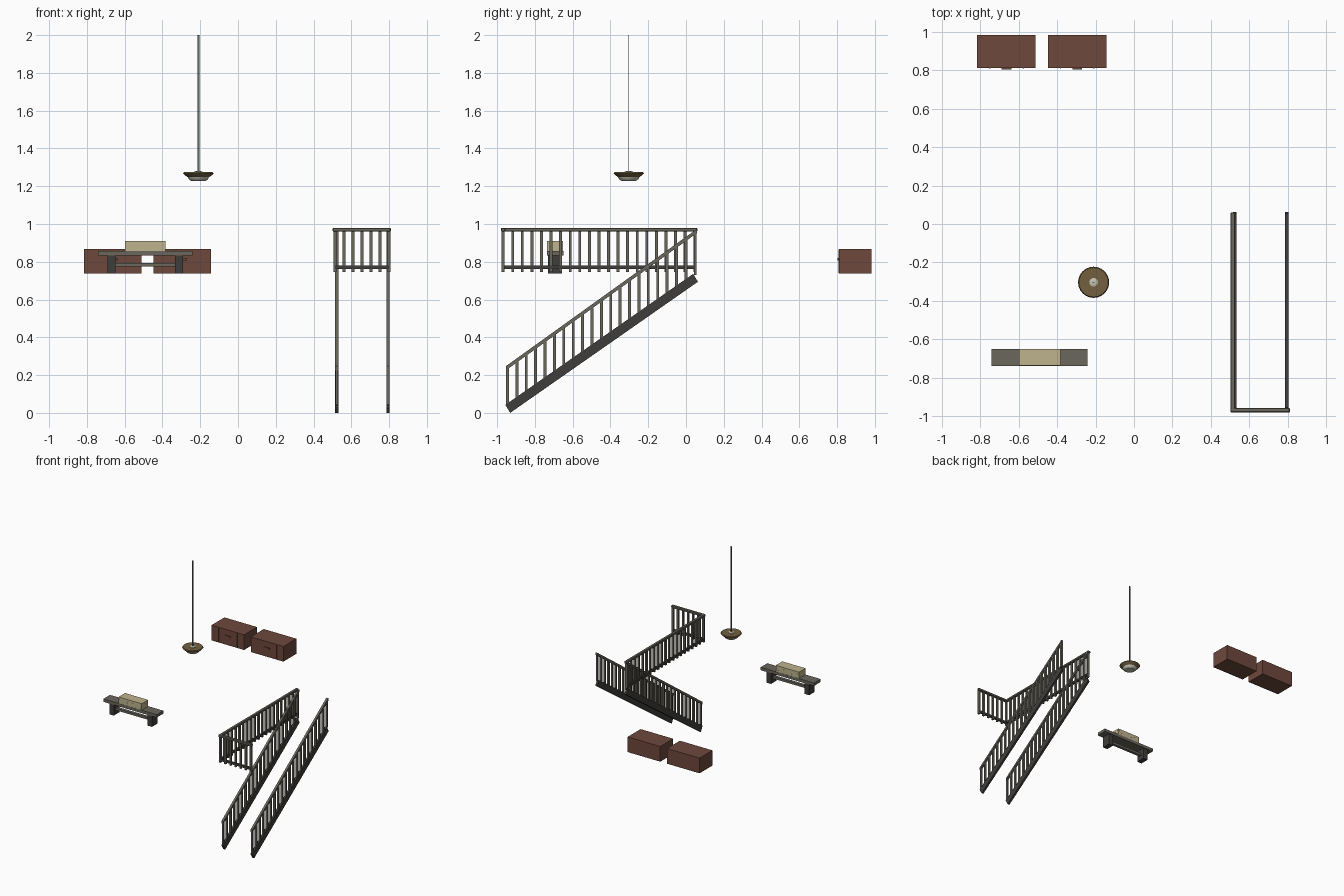
import bpy, bmesh, math
from mathutils import Vector, Matrix

if "Cube" in bpy.data.objects:
    bpy.data.objects.remove(bpy.data.objects["Cube"])


def material(name, rgb):
    m = bpy.data.materials.new(name)
    m.diffuse_color = (*rgb, 1)
    m.use_nodes = True
    m.node_tree.nodes["Principled BSDF"].inputs["Base Color"].default_value = m.diffuse_color
    return m


WOOD = material("weathered_wood", (0.145, 0.135, 0.11))
DARK = material("dark_wood", (0.05, 0.048, 0.045))
RED = material("red_brown_wood", (0.155, 0.065, 0.045))
CLOTH = material("beige_cloth", (0.52, 0.45, 0.27))
BRASS = material("aged_brass", (0.17, 0.115, 0.05))
GLASS = material("pale_glass", (0.55, 0.55, 0.45))


def finish(name, bm, mat):
    bmesh.ops.recalc_face_normals(bm, faces=bm.faces[:])
    me = bpy.data.meshes.new(name)
    bm.to_mesh(me)
    bm.free()
    me.materials.append(mat)
    ob = bpy.data.objects.new(name, me)
    bpy.context.collection.objects.link(ob)
    return ob


def add_box(bm, lo, hi):
    lo, hi = Vector(lo), Vector(hi)
    mat = Matrix.Translation((lo + hi) / 2) @ Matrix.Diagonal((*(hi - lo), 1))
    bmesh.ops.create_cube(bm, size=1, matrix=mat)


def boxes(name, mat, *pairs, bevel=0):
    bm = bmesh.new()
    for lo, hi in pairs:
        add_box(bm, lo, hi)
    if bevel:
        bmesh.ops.bevel(bm, geom=bm.edges[:], offset=bevel, segments=1, affect='EDGES')
    return finish(name, bm, mat)


def slab(name, mat, x0, x1, profile):
    """Extrude a (y, z) outline along x."""
    bm = bmesh.new()
    f = bm.faces.new([bm.verts.new((x0, y, z)) for y, z in profile])
    r = bmesh.ops.extrude_face_region(bm, geom=[f])
    verts = [v for v in r["geom"] if isinstance(v, bmesh.types.BMVert)]
    bmesh.ops.translate(bm, verts=verts, vec=(x1 - x0, 0, 0))
    # extrusion of a lone face leaves the source face as the near cap
    if not any(all(abs(v.co.x - x0) < 1e-6 for v in g.verts) for g in bm.faces):
        bm.faces.new([v for v in bm.verts if abs(v.co.x - x0) < 1e-6])
    return finish(name, bm, mat)


def lathe(name, mat, profile, x, y, sides=24):
    bm = bmesh.new()
    vs = [bm.verts.new((x + r, y, z)) for r, z in profile]
    edges = [bm.edges.new(p) for p in zip(vs, vs[1:])]
    bmesh.ops.spin(bm, geom=vs + edges, cent=(x, y, 0), axis=(0, 0, 1),
                   angle=2 * math.pi, steps=sides, use_duplicate=False)
    bmesh.ops.remove_doubles(bm, verts=bm.verts[:], dist=1e-5)
    ob = finish(name, bm, mat)
    bpy.context.view_layer.objects.active = ob
    ob.select_set(True)
    bpy.ops.object.shade_smooth_by_angle(angle=math.radians(30))
    ob.select_set(False)


# Stair sides: sloping stringer, handrail and upright balusters
SLOPE = 0.715
W = 0.0075
for side, xc in (("left", 0.523), ("right", 0.794)):
    slab(f"{side}_stringer", DARK, xc - 0.009, xc + 0.009,
         [(-0.956, 0.043), (-0.931, 0.0), (0.063, 0.694), (0.038, 0.736)])
    slab(f"{side}_stair_handrail", WOOD, xc - 0.009, xc + 0.009,
         [(-0.954, 0.247), (-0.954, 0.225), (0.057, 0.951), (0.057, 0.973)])
    posts = []
    for i in range(21):
        y = -0.945 + i * 0.0497
        z = 0.035 + (y + 0.945) * 0.70
        posts.append(((xc - W, y - W, z), (xc + W, y + W, 0.242 + (y + 0.945) * SLOPE)))
    boxes(f"{side}_stair_balusters", WOOD, *posts)

# Landing railing along the left side and across the front
LX, FY = 0.514, -0.968
boxes("landing_top_rail", WOOD,
      ((0.501, -0.98, 0.96), (0.526, 0.06, 0.98)),
      ((0.501, -0.98, 0.96), (0.81, -0.956, 0.98)), bevel=0.004)
boxes("landing_bottom_rail", DARK,
      ((LX - 0.008, FY, 0.761), (LX + 0.008, 0.052, 0.779)),
      ((LX, FY - 0.008, 0.761), (0.80, FY + 0.008, 0.779)))
spots = [(LX, FY + i * 0.0507) for i in range(21)]
spots += [(LX + i * 0.0475, FY) for i in range(1, 7)]
boxes("landing_balusters", WOOD,
      *[((x - W, y - W, 0.746), (x + W, y + W, 0.965)) for x, y in spots])

# Bench with two legs, a stretcher and a stack of folded cloth
BX, BY = -0.491, -0.693
boxes("bench_seat", WOOD, ((BX - 0.249, BY - 0.044, 0.832), (BX + 0.249, BY + 0.044, 0.857)))
for side, s in (("left", -1), ("right", 1)):
    x = BX + s * 0.178
    boxes(f"bench_{side}_leg", DARK, ((x - 0.021, BY - 0.037, 0.738), (x + 0.021, BY + 0.037, 0.834)))
boxes("bench_stretcher", WOOD, ((BX - 0.17, BY - 0.012, 0.774), (BX + 0.17, BY + 0.012, 0.793)))
for i in range(3):
    z = 0.857 + i * 0.018
    boxes(f"folded_cloth_{i + 1}", CLOTH,
          ((BX - 0.108, BY - 0.043, z), (BX + 0.108, BY + 0.043, z + 0.0178)))

# Two storage chests with front straps and a handle
for side, x in (("left", -0.663), ("right", -0.296)):
    boxes(f"{side}_chest", RED, ((x - 0.152, 0.811, 0.739), (x + 0.152, 0.983, 0.867)))
    boxes(f"{side}_chest_straps", RED,
          *[((x + s * 0.087 - 0.003, 0.808, 0.741), (x + s * 0.087 + 0.003, 0.815, 0.865))
            for s in (-1, 1)])
    boxes(f"{side}_chest_handle", RED, ((x - 0.025, 0.803, 0.806), (x + 0.025, 0.815, 0.82)))

# Hanging lamp: flat cord, cap, dished shade and glass diffuser
PX, PY = -0.21, -0.303
boxes("lamp_cord", WOOD, ((PX - 0.005, PY - 0.0015, 1.265), (PX + 0.005, PY + 0.0015, 2.0)))
lathe("lamp_cap", GLASS, [(0, 1.268), (0.022, 1.268), (0.022, 1.277), (0.012, 1.28), (0, 1.28)], PX, PY)
lathe("lamp_shade", BRASS,
      [(0, 1.272), (0.076, 1.274), (0.081, 1.268), (0.07, 1.257), (0.045, 1.241), (0, 1.241)], PX, PY)
lathe("lamp_diffuser", GLASS,
      [(0, 1.248), (0.056, 1.248), (0.05, 1.236), (0.038, 1.228), (0, 1.228)], PX, PY)
